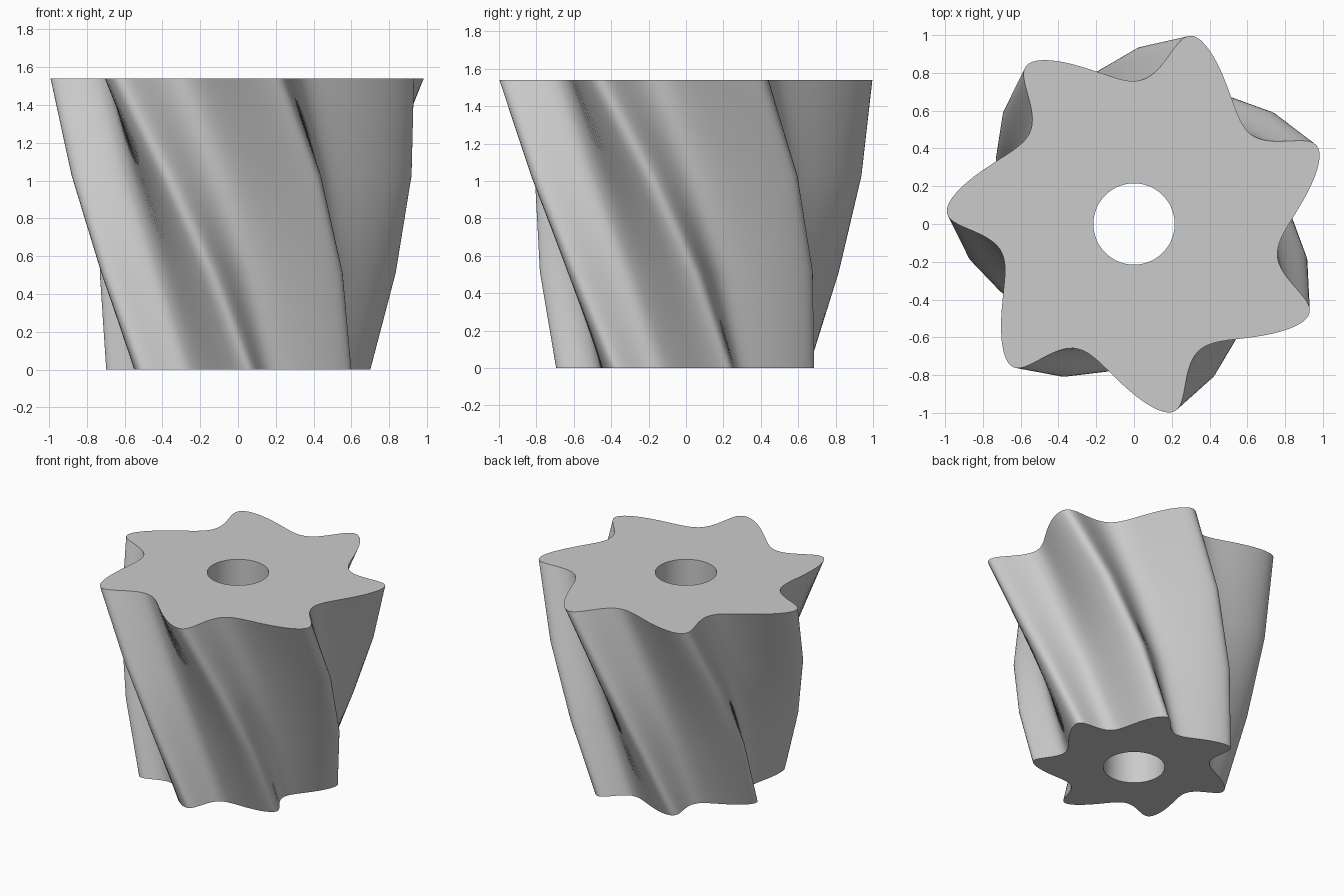
import bpy, bmesh
from math import sin, cos, pi, radians
from mathutils import Matrix, Vector

cube = bpy.data.objects.get("Cube")
if cube:
    bpy.data.objects.remove(cube, do_unlink=True)

LOBES, N = 7, 224            # outline points, shared evenly by the lobes
HEIGHT, SLICES = 1.54, 3
TWIST, BOTTOM_SCALE = radians(45), 0.7
HOLE_RADIUS = 0.215
START = radians(22.3)

mat = bpy.data.materials.new("light grey")
mat.use_nodes = True
grey = (0.6, 0.6, 0.6, 1)
mat.diffuse_color = grey
mat.node_tree.nodes["Principled BSDF"].inputs["Base Color"].default_value = grey


def outline_point(i):
    """Wavy outline whose lobes lean to one side."""
    turn = 2 * pi * i / N
    phase = turn * LOBES
    radius = 0.884 + 0.139 * cos(phase)
    angle = START + turn - radians(3.7 * (1 - cos(phase)) + 2.6 * sin(phase))
    return Vector((0.03 + radius * cos(angle), 0.012 + radius * sin(angle), 0))


def quad_strip(bm, a, b):
    for i in range(N):
        j = (i + 1) % N
        bm.faces.new((a[i], a[j], b[j], b[i]))


bm = bmesh.new()

# Twisted, tapering outer wall, from the bottom up
profile = [outline_point(i) for i in range(N)]
rings = []
for k in range(SLICES + 1):
    t = k / SLICES
    size = BOTTOM_SCALE + (1 - BOTTOM_SCALE) * t
    turn = Matrix.Rotation(TWIST * (1 - t), 3, "Z")
    rings.append([bm.verts.new(turn @ p * size + Vector((0, 0, HEIGHT * t)))
                  for p in profile])
for low, high in zip(rings, rings[1:]):
    quad_strip(bm, low, high)

# Straight round bore
bore = [[bm.verts.new((HOLE_RADIUS * cos(START + 2 * pi * i / N),
                       HOLE_RADIUS * sin(START + 2 * pi * i / N), z))
         for i in range(N)] for z in (0, HEIGHT)]
quad_strip(bm, bore[1], bore[0])

# Flat end faces around the bore
shift = N // 8               # bore points matching the twist at the bottom
quad_strip(bm, bore[0][shift:] + bore[0][:shift], rings[0])
quad_strip(bm, rings[-1], bore[1])

bmesh.ops.recalc_face_normals(bm, faces=bm.faces)
mesh = bpy.data.meshes.new("twisted_lobed_body")
bm.to_mesh(mesh)
bm.free()
mesh.materials.append(mat)
body = bpy.data.objects.new("twisted_lobed_body", mesh)
bpy.context.collection.objects.link(body)

bpy.ops.object.select_all(action="DESELECT")
body.select_set(True)
bpy.context.view_layer.objects.active = body
bpy.ops.object.shade_smooth_by_angle(angle=radians(30))
